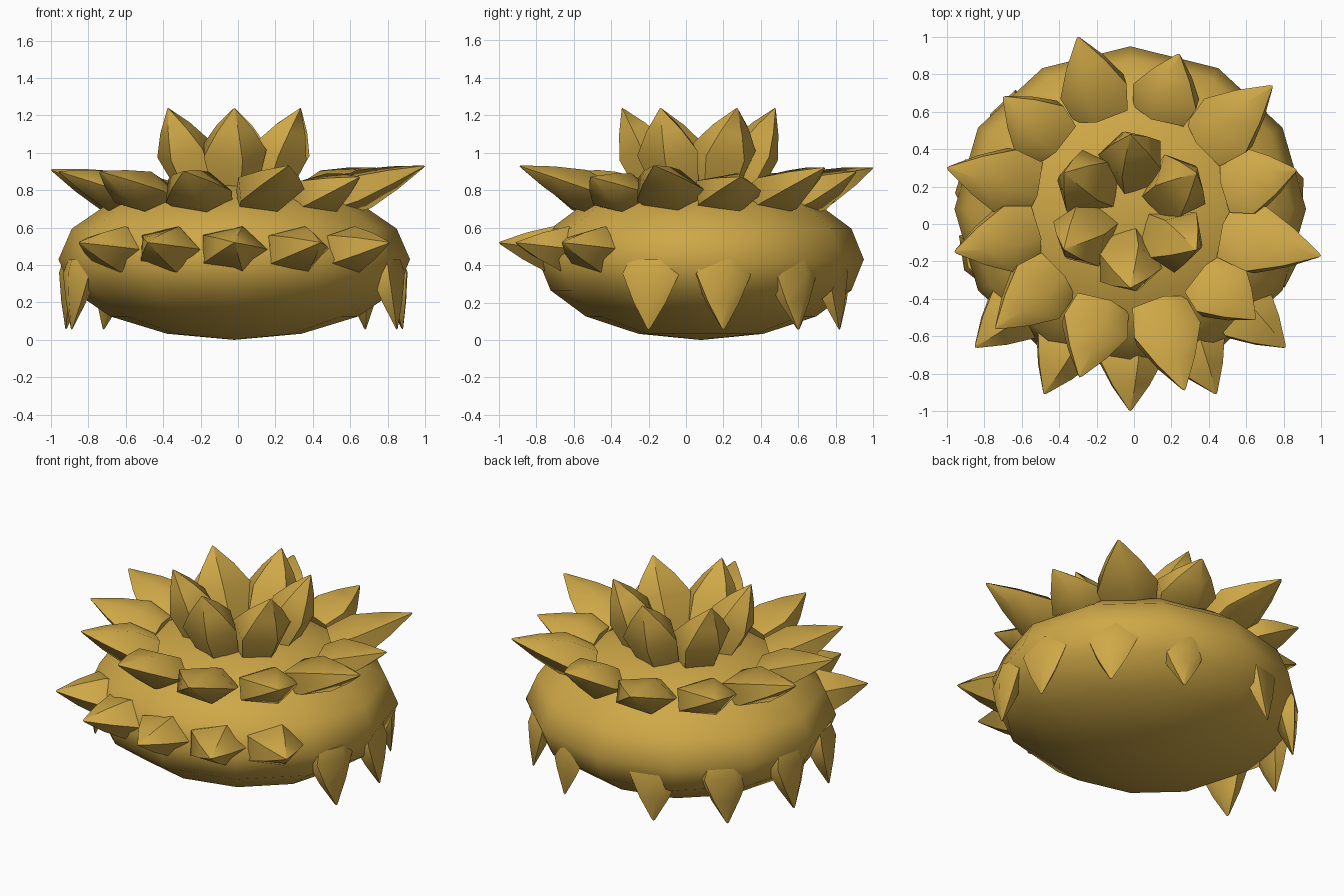
import bpy, bmesh, math
from mathutils import Vector

if "Cube" in bpy.data.objects:
    bpy.data.objects.remove(bpy.data.objects["Cube"])

CENTER = Vector((-0.02, 0.08, 0))

gold = bpy.data.materials.new("ochre_gold")
gold.use_nodes = True
gold.diffuse_color = (0.62, 0.39, 0.063, 1)
gold.node_tree.nodes["Principled BSDF"].inputs["Base Color"].default_value = gold.diffuse_color


def finish(bm, name, angle):
    bmesh.ops.recalc_face_normals(bm, faces=bm.faces)
    mesh = bpy.data.meshes.new(name)
    bm.to_mesh(mesh)
    bm.free()
    mesh.materials.append(gold)
    ob = bpy.data.objects.new(name, mesh)
    bpy.context.collection.objects.link(ob)
    bpy.ops.object.select_all(action='DESELECT')
    ob.select_set(True)
    bpy.context.view_layer.objects.active = ob
    bpy.ops.object.shade_smooth_by_angle(angle=math.radians(angle))


def spike(name, base, tip, width, depth, shoulder, foot=0.8, sides=5):
    """Flattened five-sided petal lofted from base to tip; foot is the base width."""
    base, tip = Vector(base), Vector(tip)
    axis = (tip - base).normalized()
    out = (base - CENTER).to_2d().normalized()
    across = Vector((-out.y, out.x, 0))
    across = (across - axis * across.dot(axis)).normalized()
    normal = axis.cross(across)
    bm = bmesh.new()
    rings = []
    for t, w, d in ((0, foot, 0.85), (shoulder, 1, 1),
                    ((1 + shoulder) / 2, 0.58, 0.58), (0.98, 0.06, 0.06)):
        ring = []
        for i in range(sides):
            a = math.tau * i / sides
            ring.append(bm.verts.new(base.lerp(tip, t)
                        + across * ((math.cos(a) - 0.07) * width * w)
                        + normal * (math.sin(a) * depth * d)))
        rings.append(ring)
    point = bm.verts.new(tip)
    for low, high in zip(rings, rings[1:]):
        for i in range(sides):
            j = (i + 1) % sides
            bm.faces.new((low[i], low[j], high[j], high[i]))
    for i in range(sides):
        bm.faces.new((rings[-1][i], rings[-1][(i + 1) % sides], point))
    bm.faces.new(rings[0])
    finish(bm, name, 50)


def toward(tip, radius, z):
    """Point at a radius from the centre axis, in the direction of the tip."""
    d = (Vector(tip) - CENTER).to_2d().normalized() * radius
    return Vector((CENTER.x + d.x, CENTER.y + d.y, z))


# Squashed round body
bm = bmesh.new()
bmesh.ops.create_uvsphere(bm, u_segments=12, v_segments=8, radius=1)
for v in bm.verts:
    v.co = Vector((v.co.x * 0.94, v.co.y * 0.87, v.co.z * 0.43 + 0.43)) + CENTER
finish(bm, "body", 60)

# Upright bud petals, meeting near the middle
for k in range(6):
    a = math.radians(90 + 60 * k)
    d = Vector((math.cos(a), math.sin(a), 0))
    middle = CENTER - Vector((0, 0.012, 0))
    spike(f"bud_petal_{k + 1}", middle + d * 0.17 + Vector((0, 0, 0.74)),
          middle + d * 0.41 + Vector((0, 0, 1.24)), 0.185, 0.14, 0.55, 0.6)

# Spreading petals around the top
crown = ((-0.30, 1.0, 0.92), (0.24, 0.91, 0.90), (0.74, 0.74, 0.92), (0.87, 0.29, 0.87),
         (1.0, -0.17, 0.93), (0.65, -0.51, 0.87), (0.27, -0.89, 0.93), (-0.29, -0.82, 0.90),
         (-0.74, -0.56, 0.90), (-0.96, -0.15, 0.90), (-1.0, 0.30, 0.91), (-0.70, 0.68, 0.88))
for k, tip in enumerate(crown):
    spike(f"crown_petal_{k + 1}", toward(tip, 0.53, 0.745), tip, 0.2, 0.115, 0.33)

# Row of horizontal spikes along the front
for k, (x, y) in enumerate(((-0.85, -0.66), (-0.48, -0.91), (-0.02, -1.0),
                            (0.44, -0.91), (0.81, -0.66))):
    tip = (x, y, 0.52)
    reach = (Vector((x, y)) - CENTER.to_2d()).length
    spike(f"front_spike_{k + 1}", toward(tip, reach - 0.42, 0.465), tip, 0.19, 0.13, 0.35)

# Hanging spikes around the sides and back
for side, label in ((1, "left"), (-1, "right")):
    for k, (x, y) in enumerate(((0.87, -0.20), (0.90, 0.20), (0.70, 0.60), (0.32, 0.82))):
        tip = Vector((CENTER.x + side * x, y, 0.055))
        reach = (tip - CENTER).to_2d().length
        spike(f"hanging_spike_{label}_{k + 1}", toward(tip, reach - 0.06, 0.42),
              tip, 0.165, 0.085, 0.2)
